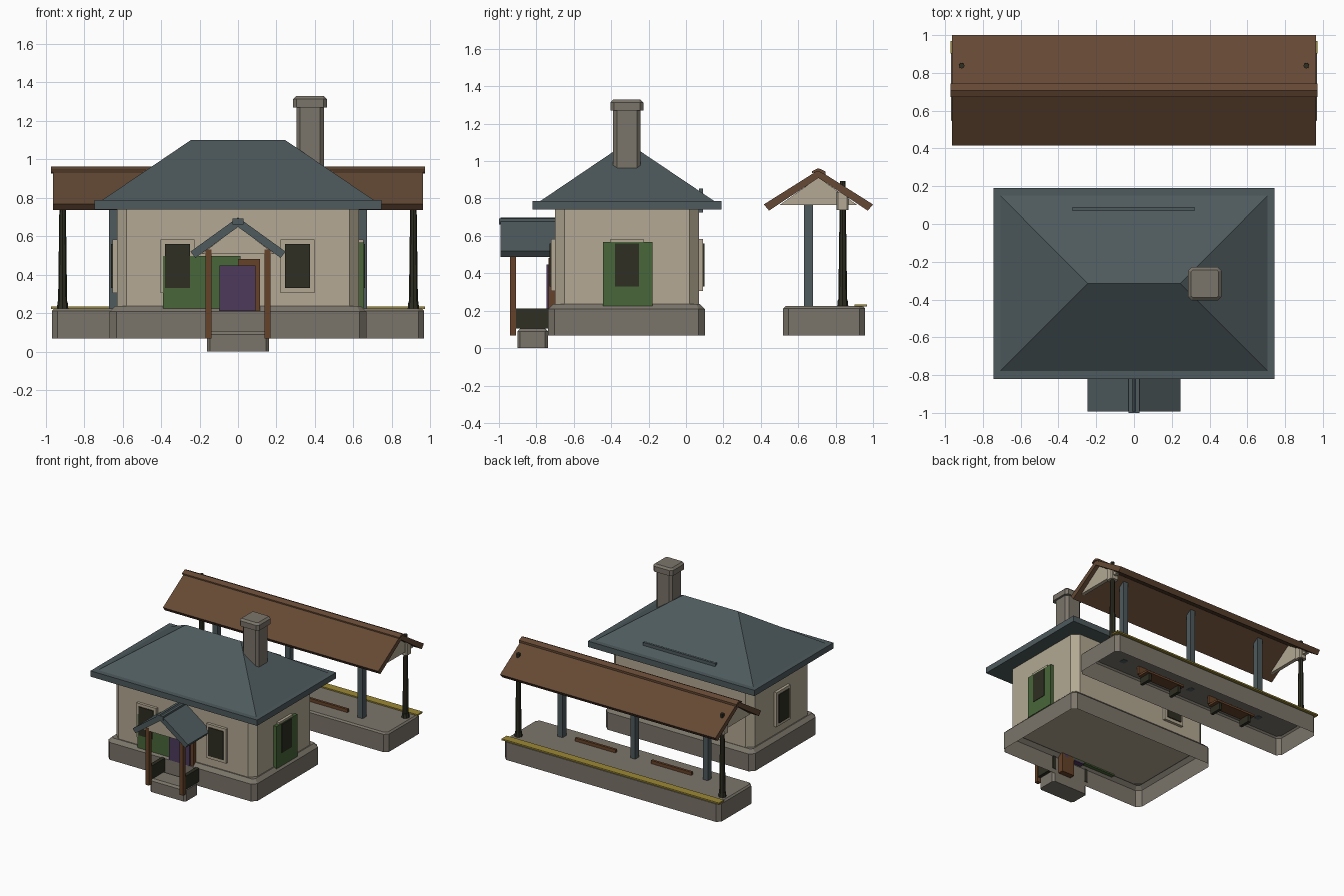
import bpy, bmesh, math
from mathutils import Vector

if "Cube" in bpy.data.objects:
    bpy.data.objects.remove(bpy.data.objects["Cube"])


def mat(name, hexcol):
    m = bpy.data.materials.new(name)
    c = [int(hexcol[i:i + 2], 16) / 255 for i in (0, 2, 4)]
    m.diffuse_color = [v / 12.92 if v < 0.04045 else ((v + 0.055) / 1.055) ** 2.4 for v in c] + [1]
    m.use_nodes = True
    m.node_tree.nodes["Principled BSDF"].inputs["Base Color"].default_value = m.diffuse_color
    return m


STONE = mat("stone", "7b756a")
CREAM = mat("cream_plaster", "b3a993")
SLATE = mat("slate_blue", "4e5a5d")
BROWN = mat("roof_brown", "654934")
WOOD = mat("wood_brown", "664228")
GREEN = mat("green_paint", "486638")
PURPLE = mat("purple_paint", "4d3a5c")
DARK = mat("dark_iron", "2e2e22")
YELLOW = mat("yellow_line", "9c8936")


def finish(name, bm, m):
    bmesh.ops.recalc_face_normals(bm, faces=bm.faces)
    me = bpy.data.meshes.new(name)
    bm.to_mesh(me)
    bm.free()
    me.materials.append(m)
    ob = bpy.data.objects.new(name, me)
    bpy.context.collection.objects.link(ob)
    return ob


def box(name, m, x, y, z, corner=0, top=0, hollow=False):
    """Box from ranges; corner chamfers upright edges, top chamfers the rim."""
    bm = bmesh.new()
    bmesh.ops.create_cube(bm, size=1)
    for v in bm.verts:
        v.co = Vector([r[0] if c < 0 else r[1] for c, r in zip(v.co, (x, y, z))])

    def chamfer(test, amount):
        es = [e for e in bm.edges if test(e)]
        bmesh.ops.bevel(bm, geom=es, offset=amount, segments=1, affect='EDGES')
    if corner:
        chamfer(lambda e: abs(e.verts[0].co.z - e.verts[1].co.z) > 1e-4, corner)
    if top:
        chamfer(lambda e: min(v.co.z for v in e.verts) > z[1] - 1e-4, top)
    bmesh.ops.recalc_face_normals(bm, faces=bm.faces)
    if hollow:
        low = [f for f in bm.faces if max(v.co.z for v in f.verts) < z[0] + 1e-4]
        bmesh.ops.delete(bm, geom=low, context='FACES')
    return finish(name, bm, m)


def prism(name, m, profile, axis, a, b):
    """Extrude a (side, z) profile along x or y from a to b."""
    bm = bmesh.new()
    put = (lambda s, z, t: (t, s, z)) if axis == 'x' else (lambda s, z, t: (s, t, z))
    f = bm.faces.new([bm.verts.new(put(s, z, a)) for s, z in profile])
    new = bmesh.ops.extrude_face_region(bm, geom=[f])['geom']
    d = Vector(put(0, 0, b - a))
    bmesh.ops.translate(bm, vec=d, verts=[v for v in new if isinstance(v, bmesh.types.BMVert)])
    return finish(name, bm, m)


def window(name, side, c):
    """Framed window centred at c along the wall on the given side."""
    wall = {'front': -0.70, 'back': 0.07, 'right': 0.63, 'left': -0.63}[side]
    out = -1 if side in ('front', 'left') else 1
    for part, m, half, z, d in (("frame", CREAM, 0.088, (0.305, 0.583), 0.022),
                                ("pane", DARK, 0.065, (0.33, 0.56), 0.03)):
        depth = sorted((wall - out * 0.01, wall + out * d))
        along = (c - half, c + half)
        xy = (along, depth) if side in ('front', 'back') else (depth, along)
        box(f"{name}_{part}", m, *xy, z)


# house body
box("house_base", STONE, (-0.667, 0.667), (-0.738, 0.102), (0.068, 0.236), 0.035, 0.028, True)
box("house_walls", CREAM, (-0.63, 0.63), (-0.70, 0.07), (0.235, 0.75), 0.05)
window("front_left_window", 'front', -0.315)
window("front_right_window", 'front', 0.31)
window("right_window", 'right', -0.315)
window("left_window", 'left', -0.315)
window("back_window", 'back', -0.31)
box("right_shutter", GREEN, (0.62, 0.656), (-0.444, -0.18), (0.225, 0.567))
box("front_shutter", GREEN, (-0.39, 0.013), (-0.726, -0.69), (0.225, 0.498))

# hipped roof
box("eaves", SLATE, (-0.745, 0.745), (-0.82, 0.19), (0.74, 0.787))
bm = bmesh.new()
q = [bm.verts.new(p) for p in ((-0.708, -0.778, 0.787), (0.708, -0.778, 0.787), (0.708, 0.15, 0.787),
                               (-0.708, 0.15, 0.787), (-0.245, -0.315, 1.10), (0.245, -0.315, 1.10))]
for idx in ((0, 1, 5, 4), (1, 2, 5), (2, 3, 4, 5), (3, 0, 4), (3, 2, 1, 0)):
    bm.faces.new([q[i] for i in idx])
finish("hip_roof", bm, SLATE)
box("roof_snow_bar", SLATE, (-0.325, 0.32), (0.07, 0.09), (0.725, 0.853))

# chimney
box("chimney_stack", STONE, (0.303, 0.447), (-0.389, -0.243), (0.95, 1.28), 0.02)
box("chimney_cap", STONE, (0.287, 0.463), (-0.404, -0.228), (1.27, 1.328), 0.018, 0.015)

# entrance
box("door_frame", WOOD, (0.0, 0.115), (-0.735, -0.69), (0.08, 0.482))
box("door", PURPLE, (-0.095, 0.09), (-0.745, -0.69), (0.212, 0.448))
box("step", STONE, (-0.16, 0.16), (-0.902, -0.738), (0, 0.105), 0.015, 0.015)
for s, side in ((-1, "left"), (1, "right")):
    cx = s * 0.153
    box(f"{side}_porch_post", WOOD, (cx - 0.016, cx + 0.016), (-0.942, -0.91), (0.068, 0.53))
    box(f"{side}_porch_rail", DARK, (cx - 0.015, cx + 0.015), (-0.91, -0.735), (0.105, 0.212))
    prism(f"{side}_porch_roof", SLATE, [(0, 0.698), (s * 0.247, 0.52), (s * 0.222, 0.487), (0, 0.648)],
          'y', -0.992, -0.69)
box("porch_ridge", SLATE, (-0.028, 0.028), (-1.0, -0.69), (0.66, 0.692))
prism("porch_gable", CREAM, [(-0.19, 0.507), (0.19, 0.507), (0, 0.65)], 'y', -0.94, -0.91)

# platform
box("platform", STONE, (-0.968, 0.968), (0.519, 0.957), (0.068, 0.224), 0.03, 0.012, True)
box("platform_edge_line", YELLOW, (-0.972, 0.972), (0.902, 0.968), (0.222, 0.234))

# platform shelter roof
for s, side in ((-1, "front"), (1, "back")):
    prism(f"{side}_shelter_slope", BROWN,
          [(0.708, 0.952), (0.708 + s * 0.292, 0.768), (0.708 + s * 0.264, 0.735), (0.708, 0.91)],
          'x', -0.963, 0.963)
prism("shelter_ridge_cap", BROWN,
      [(0.673, 0.935), (0.673, 0.945), (0.708, 0.962), (0.745, 0.945), (0.745, 0.925), (0.708, 0.945)],
      'x', -0.972, 0.972)
for s, side in ((-1, "left"), (1, "right")):
    prism(f"{side}_shelter_gable", CREAM, [(0.50, 0.765), (0.916, 0.765), (0.708, 0.912)],
          'x', s * 0.90, s * 0.93)
    # iron posts with cream capitals
    bm = bmesh.new()
    for r1, r2, z0, z1 in ((0.024, 0.015, 0.222, 0.893), (0.03, 0.026, 0.222, 0.26)):
        new = bmesh.ops.create_cone(bm, cap_ends=True, segments=8, radius1=r1, radius2=r2, depth=z1 - z0)
        bmesh.ops.translate(bm, vec=(s * 0.912, 0.838, (z0 + z1) / 2), verts=new['verts'])
    finish(f"{side}_iron_post", bm, DARK)
    box(f"{side}_capital", CREAM, (s * 0.912 - 0.033, s * 0.912 + 0.033), (0.805, 0.87), (0.738, 0.835), 0.008)
for i, x in enumerate((-0.65, 0, 0.65)):
    box(f"shelter_post_{i}", SLATE, (x - 0.022, x + 0.022), (0.632, 0.68), (0.222, 0.90))

# benches
for i, x in enumerate((-0.34, 0.34)):
    box(f"bench_{i}_back", WOOD, (x - 0.18, x + 0.18), (0.655, 0.675), (0.16, 0.25))
    box(f"bench_{i}_seat", WOOD, (x - 0.18, x + 0.18), (0.67, 0.77), (0.135, 0.152))
    for s in (-1, 1):
        cx = x + s * 0.14
        box(f"bench_{i}_leg_{s}", DARK, (cx - 0.012, cx + 0.012), (0.66, 0.76), (0.08, 0.136))
